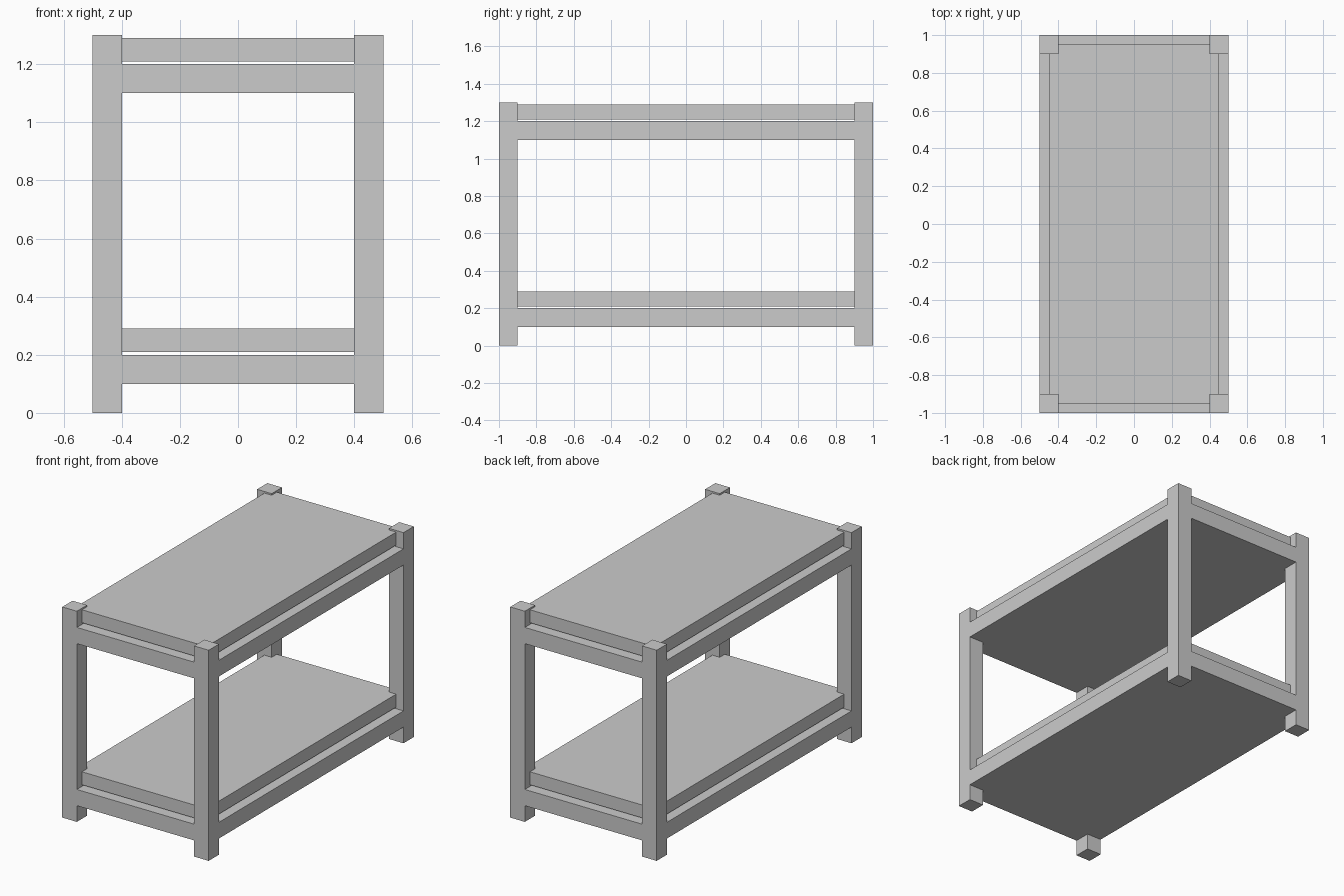
import bpy, bmesh
from mathutils import Vector

if "Cube" in bpy.data.objects:
    bpy.data.objects.remove(bpy.data.objects["Cube"])

# Frame lattice: corner posts plus two full decks
XS = [-0.5, -0.4, 0.4, 0.5]
YS = [-1.0, -0.9, 0.9, 1.0]
ZS = [0, 0.1, 0.2, 1.1, 1.2, 1.3]
DECK_LAYERS = (1, 3)


def finish(bm, name):
    bmesh.ops.recalc_face_normals(bm, faces=bm.faces)
    mesh = bpy.data.meshes.new(name)
    bm.to_mesh(mesh)
    bm.free()
    obj = bpy.data.objects.new(name, mesh)
    bpy.context.collection.objects.link(obj)
    return obj


def filled(c):
    i, j, k = c
    if not (0 <= i < 3 and 0 <= j < 3 and 0 <= k < 5):
        return False
    return k in DECK_LAYERS or (i != 1 and j != 1)


# One-piece frame: skin every boundary between solid and empty cells
bm = bmesh.new()
verts = {}


def vert(p):
    if p not in verts:
        verts[p] = bm.verts.new((XS[p[0]], YS[p[1]], ZS[p[2]]))
    return verts[p]


for cell in [(i, j, k) for i in range(3) for j in range(3) for k in range(5)]:
    if not filled(cell):
        continue
    for axis in range(3):
        u, v = (axis + 1) % 3, (axis + 2) % 3
        for side in (0, 1):
            neighbour = list(cell)
            neighbour[axis] += 2 * side - 1
            if filled(neighbour):
                continue
            corners = []
            for du, dv in ((0, 0), (1, 0), (1, 1), (0, 1)):
                p = list(cell)
                p[axis] += side
                p[u] += du
                p[v] += dv
                corners.append(vert(tuple(p)))
            bm.faces.new(corners if side else corners[::-1])
bm.verts.index_update()
finish(bm, "frame")

# Boards floating just above each deck, running into the posts
for name, z in (("lower_shelf_board", 0.25), ("upper_shelf_board", 1.25)):
    bm = bmesh.new()
    bmesh.ops.create_cube(bm, size=1)
    bmesh.ops.scale(bm, vec=Vector((0.9, 1.9, 0.08)), verts=bm.verts)
    finish(bm, name).location.z = z
